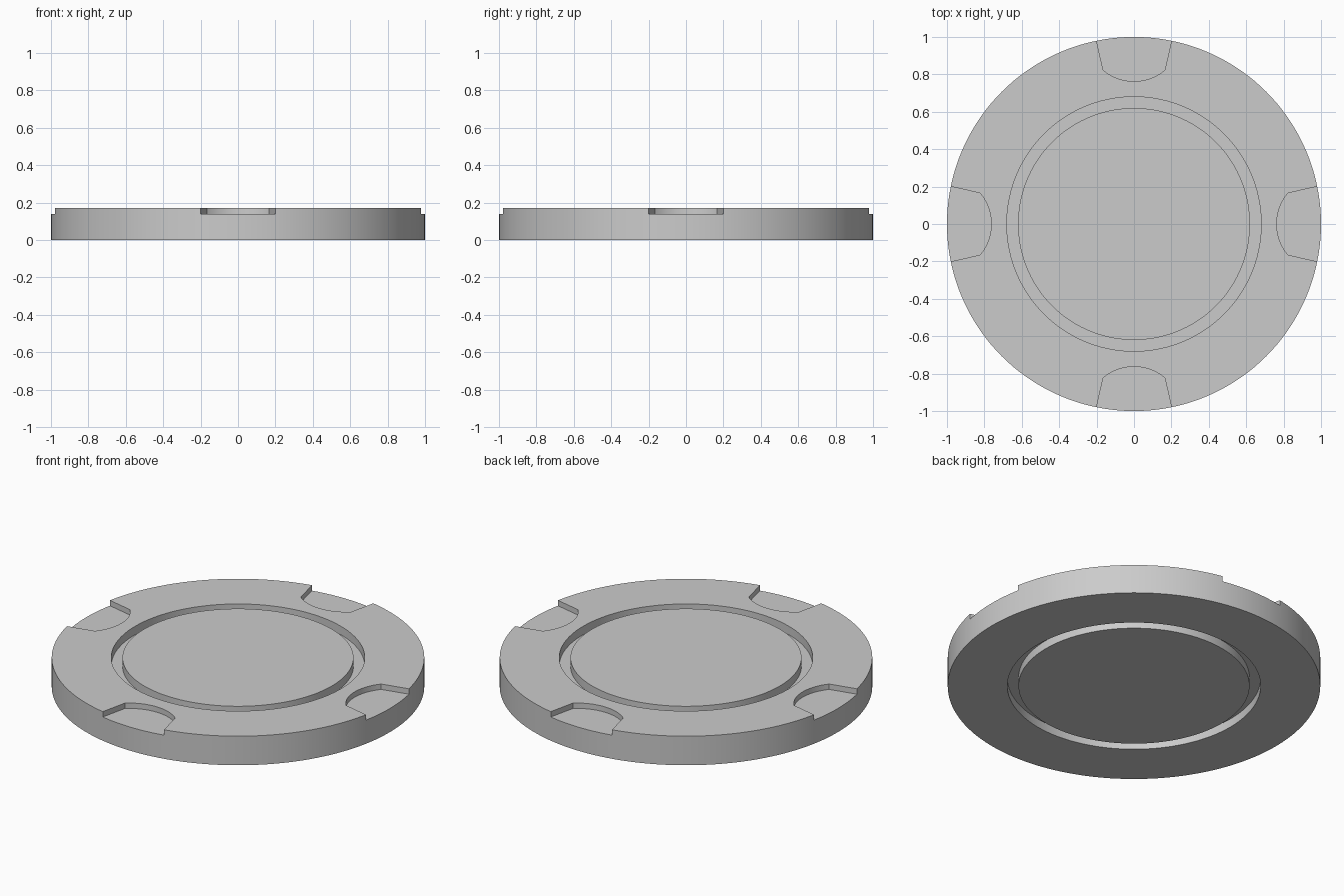
import bpy, bmesh
from math import cos, sin, pi, asin
from mathutils import Matrix, Vector

HEIGHT, GROOVE, FLOOR = 0.172, 0.05, 0.14
R_IN, R_OUT, SEGMENTS = 0.62, 0.68, 144

if "Cube" in bpy.data.objects:
    bpy.data.objects.remove(bpy.data.objects["Cube"], do_unlink=True)

grey = bpy.data.materials.new("light grey")
grey.use_nodes = True
grey.diffuse_color = (0.6, 0.6, 0.6, 1)
grey.node_tree.nodes["Principled BSDF"].inputs["Base Color"].default_value = (0.6, 0.6, 0.6, 1)


def add_object(name, bm):
    bmesh.ops.recalc_face_normals(bm, faces=bm.faces)
    mesh = bpy.data.meshes.new(name)
    bm.to_mesh(mesh)
    bm.free()
    mesh.materials.append(grey)
    obj = bpy.data.objects.new(name, mesh)
    bpy.context.collection.objects.link(obj)
    return obj


# Disc: lathed half section with a ring groove on both faces
upper = [(0, HEIGHT), (R_IN, HEIGHT), (R_IN, HEIGHT - GROOVE),
         (R_OUT, HEIGHT - GROOVE), (R_OUT, HEIGHT), (1, HEIGHT)]
section = upper + [(r, HEIGHT - z) for r, z in reversed(upper)]
bm = bmesh.new()
verts = [bm.verts.new((r, 0, z)) for r, z in section]
edges = [bm.edges.new(pair) for pair in zip(verts, verts[1:])]
bmesh.ops.spin(bm, geom=verts + edges, cent=(0, 0, 0), axis=(0, 0, 1),
               angle=2 * pi, steps=SEGMENTS, use_duplicate=False)
bmesh.ops.remove_doubles(bm, verts=bm.verts, dist=0.0001)
disc = add_object("grooved_disc", bm)

# Notch outline: flared straight sides closed by a shallow arc
half, arc_y, arc_r = 0.165, 1.02, 0.257
spread = asin(half / arc_r)
outline = [(-0.23, 1.11)]
for i in range(17):
    a = spread * (i / 8 - 1)
    outline.append((arc_r * sin(a), arc_y - arc_r * cos(a)))
outline.append((0.23, 1.11))

# Four rim notches, a quarter turn apart
bm = bmesh.new()
for quarter in range(4):
    turn = Matrix.Rotation(quarter * pi / 2, 3, "Z")
    face = bm.faces.new([bm.verts.new(turn @ Vector((x, y, FLOOR))) for x, y in outline])
    top = bmesh.ops.extrude_face_region(bm, geom=[face])["geom"]
    bmesh.ops.translate(bm, vec=(0, 0, 0.1),
                        verts=[v for v in top if isinstance(v, bmesh.types.BMVert)])
cutter = add_object("notch_cutter", bm)
cutter.hide_render = True

bpy.ops.object.select_all(action="DESELECT")
bpy.context.view_layer.objects.active = disc
disc.select_set(True)
cut = disc.modifiers.new("notches", "BOOLEAN")
cut.operation = "DIFFERENCE"
cut.solver = "EXACT"
cut.object = cutter
bpy.ops.object.modifier_apply(modifier=cut.name)
bpy.data.objects.remove(cutter, do_unlink=True)
bpy.ops.object.shade_smooth_by_angle(angle=pi / 6)
